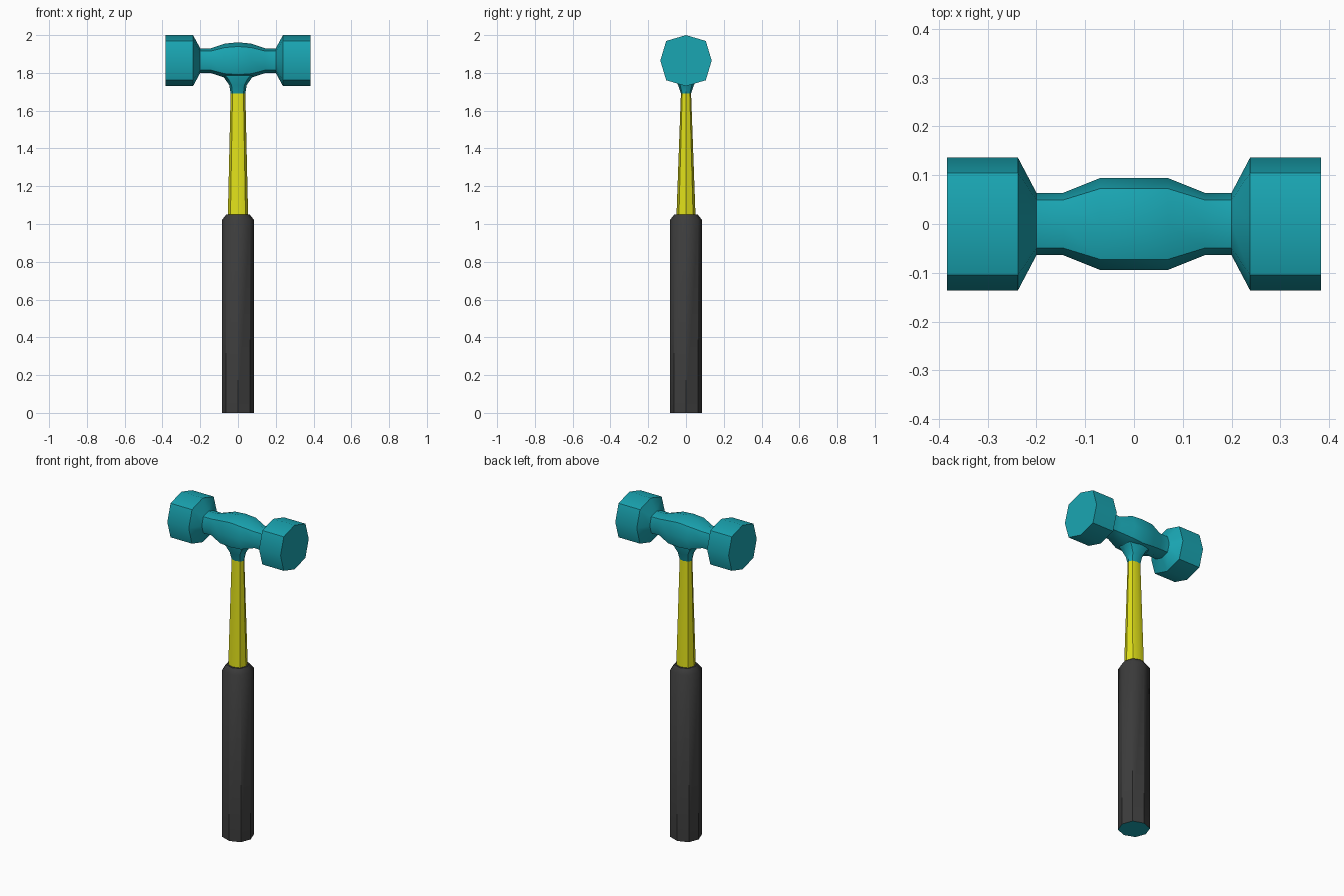
import bpy, bmesh, math

if "Cube" in bpy.data.objects:
    bpy.data.objects.remove(bpy.data.objects["Cube"])


def material(name, colour):
    m = bpy.data.materials.new(name)
    m.diffuse_color = (*colour, 1)
    m.use_nodes = True
    m.node_tree.nodes["Principled BSDF"].inputs["Base Color"].default_value = m.diffuse_color
    return m


teal = material("teal", (0.01, 0.38, 0.45))
yellow = material("yellow", (0.75, 0.75, 0.01))
dark = material("dark_grey", (0.045, 0.045, 0.045))


def octagon(a, b, k):
    # axis vertices at a / b, corner vertices at k times those
    return [(a, 0), (a*k, b*k), (0, b), (-a*k, b*k),
            (-a, 0), (-a*k, -b*k), (0, -b), (a*k, -b*k)]


def loft(name, rings, k, mats, place, angle=40):
    # rings: (position along axis, half size a, half size b)
    bm = bmesh.new()
    loops = [[bm.verts.new(place(t, u, v)) for u, v in octagon(a, b, k)]
             for t, a, b in rings]
    for lo, hi in zip(loops, loops[1:]):
        for i in range(8):
            j = (i + 1) % 8
            bm.faces.new((lo[i], lo[j], hi[j], hi[i]))
    bottom = bm.faces.new(loops[0][::-1])
    bm.faces.new(loops[-1])
    bottom.material_index = len(mats) - 1
    bmesh.ops.recalc_face_normals(bm, faces=bm.faces)
    me = bpy.data.meshes.new(name)
    bm.to_mesh(me)
    bm.free()
    for m in mats:
        me.materials.append(m)
    ob = bpy.data.objects.new(name, me)
    bpy.context.collection.objects.link(ob)
    bpy.ops.object.select_all(action='DESELECT')
    bpy.context.view_layer.objects.active = ob
    ob.select_set(True)
    bpy.ops.object.shade_smooth_by_angle(angle=math.radians(angle))
    return ob


def upright(t, u, v):
    return (u, v, t)


def sideways(t, u, v):
    return (t, u, 1.865 + v)


# hammer head: mirrored profile along x
half = [(0.383, 0.136, 0.135), (0.238, 0.136, 0.135), (0.20, 0.064, 0.065),
        (0.145, 0.064, 0.065), (0.07, 0.094, 0.09)]
rings = [(-x, a, b) for x, a, b in half] + [(0, 0.094, 0.097)]
rings += half[::-1]
loft("hammer_head", rings, 0.77, [teal], sideways)

# flared socket under the head
loft("head_socket", [(1.69, 0.039, 0.027), (1.735, 0.046, 0.042),
                     (1.775, 0.074, 0.058), (1.805, 0.12, 0.06),
                     (1.84, 0.14, 0.05)], 0.74, [teal], upright)

# tapered shaft
loft("shaft", [(1.03, 0.054, 0.051), (1.69, 0.039, 0.027)],
     0.74, [yellow], upright)

# grip with bevelled top and teal end face
loft("grip", [(0, 0.086, 0.086), (1.02, 0.086, 0.086), (1.05, 0.062, 0.062)],
     0.73, [dark, teal], upright)
